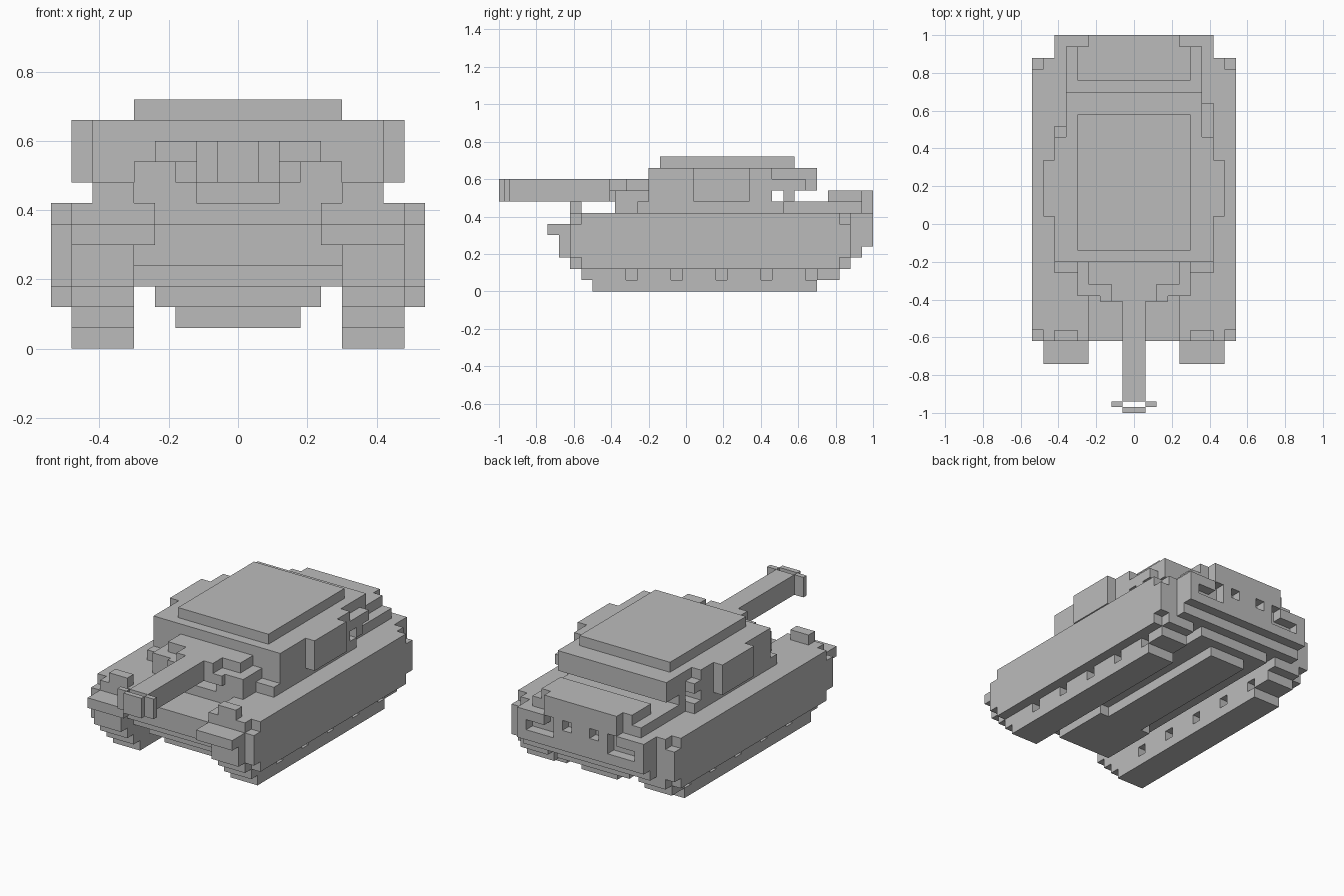
import bpy, bmesh

grey = bpy.data.materials.new("plain grey")
grey.diffuse_color = (0.5, 0.5, 0.5, 1)


def part(name, boxes, mirror=False):
    """One object from boxes (x0, x1, y0, y1, z0, z1), optionally mirrored in x."""
    bm = bmesh.new()
    todo = list(boxes)
    if mirror:
        todo += [(-b[1], -b[0]) + tuple(b[2:]) for b in boxes]
    for x0, x1, y0, y1, z0, z1 in todo:
        vs = bmesh.ops.create_cube(bm, size=1)["verts"]
        for v in vs:
            v.co.x = x1 if v.co.x > 0 else x0
            v.co.y = y1 if v.co.y > 0 else y0
            v.co.z = z1 if v.co.z > 0 else z0
    me = bpy.data.meshes.new(name)
    bm.to_mesh(me)
    bm.free()
    me.materials.append(grey)
    ob = bpy.data.objects.new(name, me)
    bpy.context.collection.objects.link(ob)
    return ob


def mid(w, y0, y1, z0, z1):
    return (-w, w, y0, y1, z0, z1)


# hull and stepped belly
part("hull", [
    mid(0.30, -0.62, 0.94, 0.24, 0.36),
    mid(0.30, -0.56, 0.94, 0.18, 0.24),
    mid(0.24, -0.50, 0.88, 0.12, 0.18),
    mid(0.30, -0.38, 0.94, 0.36, 0.42),
    mid(0.42, 0.82, 0.94, 0.18, 0.42),
])
part("belly_plate", [
    mid(0.18, -0.44, -0.08, 0.06, 0.12),
    mid(0.12, -0.08, 0.82, 0.06, 0.12),
])

# tracks: ground strip, wheel row with gaps, and stepped upper run
part("track_strips", [(0.30, 0.48, -0.50, 0.70, 0, 0.06)], True)
wheels = [(0.36, 0.42, -0.56, 0.82, 0.06, 0.12)]
for i in range(6):
    y = -0.50 + 0.24 * i
    wheels.append((0.30, 0.48, y, min(y + 0.18, 0.82), 0.06, 0.12))
wheels.append((0.30, 0.48, -0.56, -0.50, 0.06, 0.12))
part("road_wheels", wheels, True)
part("track_upper", [
    (0.30, 0.48, -0.62, 0.88, 0.12, 0.18),
    (0.30, 0.48, -0.68, 0.88, 0.18, 0.36),
    (0.24, 0.48, -0.62, 0.88, 0.36, 0.42),
], True)
part("front_mudguards", [(0.24, 0.48, -0.74, -0.62, 0.30, 0.36)], True)
part("side_skirts", [
    (0.48, 0.54, -0.56, 0.82, 0.12, 0.42),
    (0.48, 0.54, -0.62, -0.56, 0.18, 0.36),
    (0.48, 0.54, 0.82, 0.88, 0.18, 0.36),
], True)
part("headlights", [(0.30, 0.42, -0.62, -0.56, 0.42, 0.48)], True)

# rear grille: frame with slots
part("rear_grille_frame", [
    mid(0.42, 0.94, 1.0, 0.24, 0.30),
    mid(0.06, 0.94, 1.0, 0.30, 0.42),
])
part("rear_grille_bars", [
    (0.36, 0.42, 0.94, 1.0, 0.30, 0.42),
    (0.24, 0.36, 0.94, 1.0, 0.36, 0.42),
    (0.12, 0.18, 0.94, 1.0, 0.30, 0.42),
    (0.06, 0.12, 0.94, 1.0, 0.30, 0.36),
], True)

# upper deck and engine cover
part("upper_deck", [
    mid(0.42, -0.26, 0.52, 0.42, 0.48),
    mid(0.36, 0.52, 0.94, 0.42, 0.48),
    mid(0.24, 0.94, 1.0, 0.42, 0.48),
])
part("engine_cover", [
    mid(0.30, 0.76, 0.94, 0.48, 0.54),
    mid(0.24, 0.94, 1.0, 0.48, 0.54),
])

# turret with overhanging rear
part("turret", [
    mid(0.42, -0.20, 0.46, 0.48, 0.66),
    mid(0.48, 0.04, 0.34, 0.48, 0.66),
    mid(0.36, 0.46, 0.70, 0.54, 0.66),
    mid(0.36, 0.52, 0.58, 0.48, 0.54),
])
part("turret_roof", [mid(0.30, -0.14, 0.58, 0.66, 0.72)])
part("turret_brackets", [(0.36, 0.42, 0.46, 0.52, 0.54, 0.60)], True)
part("side_rack", [
    (0.36, 0.42, 0.52, 0.58, 0.48, 0.60),
    (0.36, 0.42, 0.58, 0.64, 0.54, 0.60),
])

# gun mount, barrel and muzzle
part("gun_mount", [
    mid(0.12, -0.41, -0.20, 0.48, 0.60),
    mid(0.24, -0.32, -0.20, 0.48, 0.60),
    mid(0.30, -0.26, -0.20, 0.48, 0.54),
])
part("gun_mount_cheeks", [
    (0.12, 0.30, -0.38, -0.26, 0.42, 0.48),
    (0.12, 0.18, -0.41, -0.32, 0.48, 0.54),
    (0.18, 0.30, -0.38, -0.26, 0.48, 0.54),
], True)
part("barrel", [mid(0.06, -0.94, -0.41, 0.48, 0.60)])
part("muzzle_tip", [mid(0.06, -1.0, -0.97, 0.48, 0.60)])
part("muzzle_sides", [(0.06, 0.12, -0.97, -0.94, 0.48, 0.60)], True)
